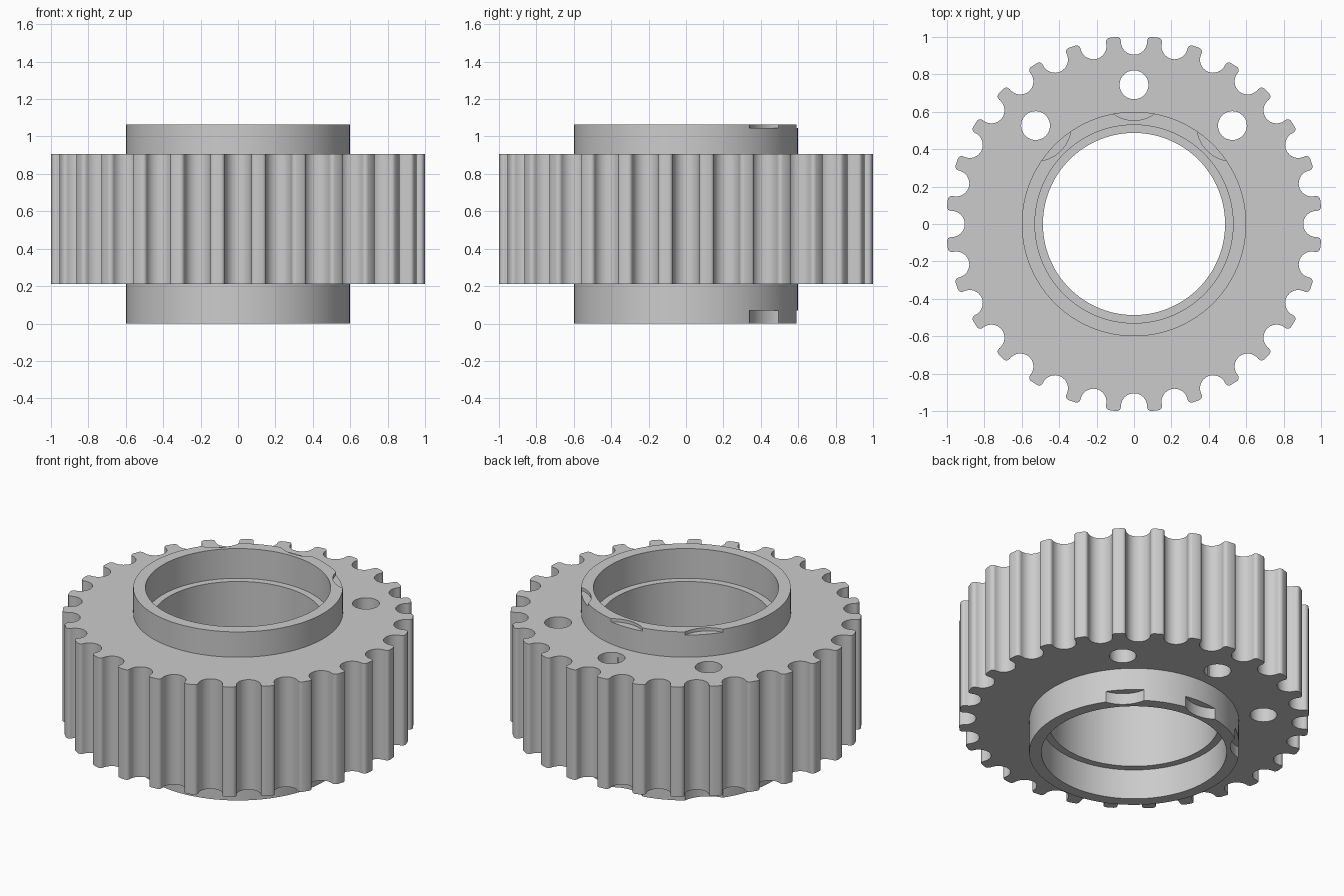
import bpy
import bmesh
from math import sin, cos, pi, radians

if "Cube" in bpy.data.objects:
    bpy.data.objects.remove(bpy.data.objects["Cube"], do_unlink=True)

TEETH = 28
GEAR_BOTTOM, GEAR_TOP, HEIGHT = 0.21, 0.905, 1.065
BOLT_CIRCLE = 0.744

steel = bpy.data.materials.new("grey_metal")
steel.use_nodes = True
GREY = (0.6, 0.6, 0.6, 1)
steel.diffuse_color = GREY
steel.node_tree.nodes["Principled BSDF"].inputs["Base Color"].default_value = GREY


def prism(name, outline, z0, z1):
    """Extrude a closed counter-clockwise outline from z0 to z1."""
    bm = bmesh.new()
    base = bm.faces.new([bm.verts.new((x, y, z0)) for x, y in outline])
    top = bmesh.ops.extrude_face_region(bm, geom=[base])["geom"]
    verts = [v for v in top if isinstance(v, bmesh.types.BMVert)]
    bmesh.ops.translate(bm, verts=verts, vec=(0, 0, z1 - z0))
    bmesh.ops.recalc_face_normals(bm, faces=bm.faces)
    mesh = bpy.data.meshes.new(name)
    bm.to_mesh(mesh)
    bm.free()
    mesh.materials.append(steel)
    obj = bpy.data.objects.new(name, mesh)
    bpy.context.collection.objects.link(obj)
    return obj


def circle(radius, cx=0, cy=0, n=48):
    return [(cx + radius * cos(2 * pi * i / n), cy + radius * sin(2 * pi * i / n))
            for i in range(n)]


def combine(target, tool, operation):
    """Apply a boolean and discard the tool."""
    mod = target.modifiers.new(operation.title(), "BOOLEAN")
    mod.operation, mod.solver, mod.object = operation, "EXACT", tool
    bpy.context.view_layer.objects.active = target
    bpy.ops.object.modifier_apply(modifier=mod.name)
    bpy.data.objects.remove(tool, do_unlink=True)


def gear_outline():
    """Round grooves with filleted tooth tips, repeated around the axis."""
    groove, centre, fillet = 0.07, 0.975, 0.022
    half = [(centre - groove * cos(a), groove * sin(a))
            for a in (radians(11.25 * i) for i in range(9))]
    half += [(1 - fillet + fillet * sin(a), groove + fillet - fillet * cos(a))
             for a in (radians(22.5 * i) for i in range(5))]
    profile = [(r, -t) for r, t in reversed(half[1:])] + half
    points = []
    for k in range(TEETH):
        a = 2 * pi * k / TEETH
        points += [(r * cos(a) - t * sin(a), r * sin(a) + t * cos(a))
                   for r, t in profile]
    return points


# Toothed body with the raised hub at both ends
pulley = prism("toothed_pulley", gear_outline(), GEAR_BOTTOM, GEAR_TOP)
combine(pulley, prism("hub", circle(0.6, n=96), 0, HEIGHT), "UNION")

# Stepped bore: narrow through hole, wider seat at each end
combine(pulley, prism("bore", circle(0.487, n=96), -0.1, HEIGHT + 0.1), "DIFFERENCE")
for z0, z1 in ((-0.1, 0.19), (0.877, HEIGHT + 0.1)):
    combine(pulley, prism("bearing_seat", circle(0.53, n=96), z0, z1), "DIFFERENCE")

# Bolt holes, with clearance notches cut into the hub rims
for angle in (45, 90, 135):
    x, y = BOLT_CIRCLE * cos(radians(angle)), BOLT_CIRCLE * sin(radians(angle))
    combine(pulley, prism("bolt_hole", circle(0.077, x, y), 0, HEIGHT), "DIFFERENCE")
    for z0, z1 in ((-0.1, 0.07), (1.045, HEIGHT + 0.1)):
        combine(pulley, prism("notch", circle(0.19, x, y, 64), z0, z1), "DIFFERENCE")

# Smooth curved walls, crisp rims
bpy.ops.object.select_all(action="DESELECT")
pulley.select_set(True)
bpy.context.view_layer.objects.active = pulley
bpy.ops.object.shade_smooth_by_angle(angle=radians(30))
